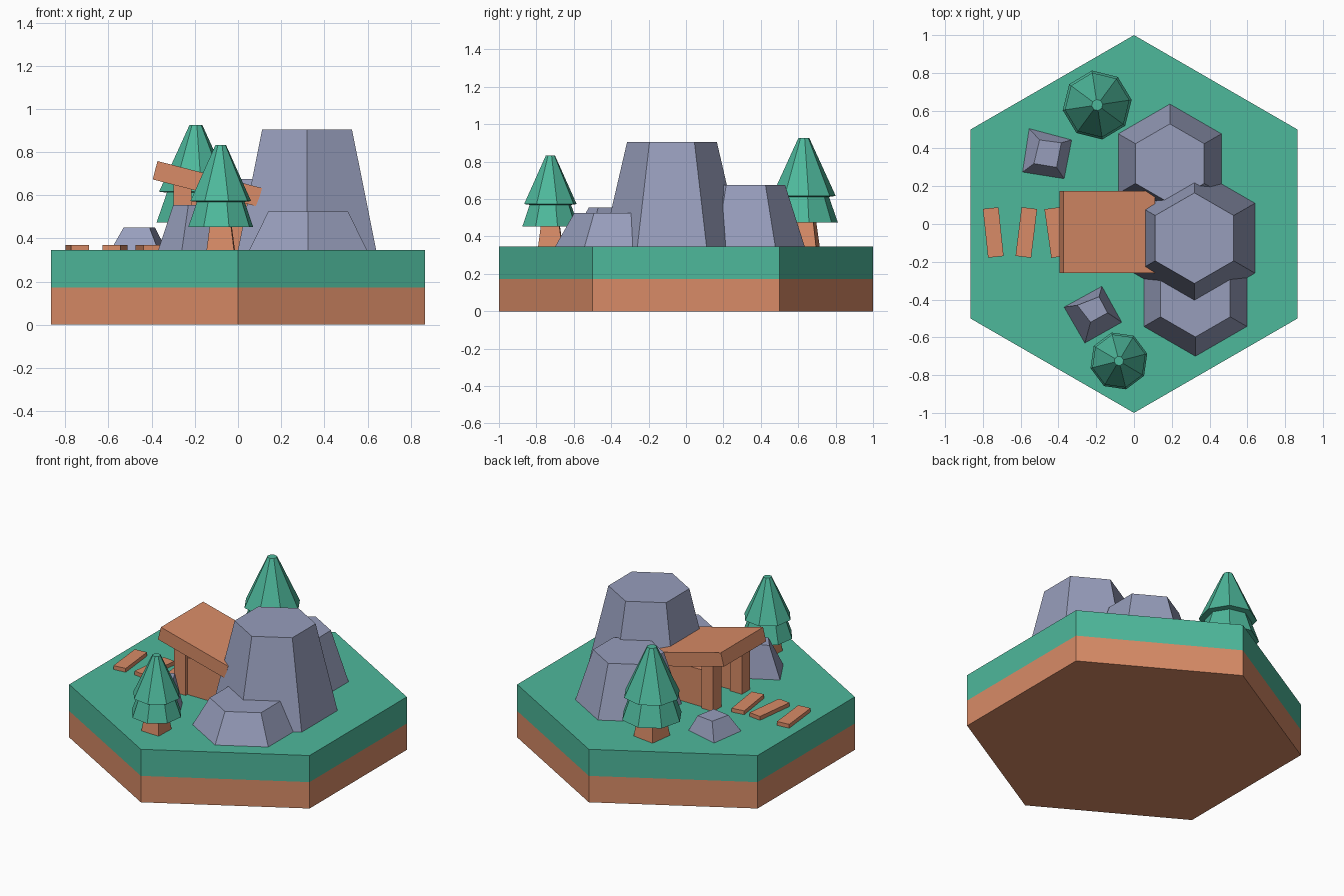
import bpy, bmesh
from math import pi, radians, cos, sin
from mathutils import Matrix, Vector

if "Cube" in bpy.data.objects:
    bpy.data.objects.remove(bpy.data.objects["Cube"])

GROUND = 0.345


def material(name, rgb):
    m = bpy.data.materials.new(name)
    m.use_nodes = True
    m.diffuse_color = (*rgb, 1)
    m.node_tree.nodes["Principled BSDF"].inputs["Base Color"].default_value = (*rgb, 1)
    return m


GREEN = material("leaf green", (0.076, 0.48, 0.33))
BROWN = material("earth brown", (0.69, 0.26, 0.135))
GREY = material("stone grey", (0.31, 0.34, 0.50))


def finish(name, bm, mat):
    bmesh.ops.recalc_face_normals(bm, faces=bm.faces)
    mesh = bpy.data.meshes.new(name)
    bm.to_mesh(mesh)
    bm.free()
    mesh.materials.append(mat)
    obj = bpy.data.objects.new(name, mesh)
    bpy.context.collection.objects.link(obj)
    return obj


def lathe(name, mat, centre, rings, sides, turn=0.0):
    """Stack of polygon rings (radius, z) closed at both ends."""
    bm = bmesh.new()
    loops = []
    for r, z in rings:
        loops.append([bm.verts.new((centre[0] + r * cos(turn + 2 * pi * i / sides),
                                    centre[1] + r * sin(turn + 2 * pi * i / sides), z))
                      for i in range(sides)])
    for a, b in zip(loops, loops[1:]):
        for i in range(sides):
            j = (i + 1) % sides
            bm.faces.new((a[i], a[j], b[j], b[i]))
    bm.faces.new(loops[0])
    bm.faces.new(loops[-1])
    return finish(name, bm, mat)


def box(name, mat, centre, size, angle=0.0, axis="Z"):
    bm = bmesh.new()
    bmesh.ops.create_cube(bm, size=1)
    bm.transform(Matrix.Translation(Vector(centre)) @ Matrix.Rotation(radians(angle), 4, axis)
                 @ Matrix.Diagonal((*size, 1)))
    return finish(name, bm, mat)


def boulder(name, bottom, top, height):
    """Four-sided rock from its lower and upper outlines."""
    bm = bmesh.new()
    low = [bm.verts.new((x, y, GROUND)) for x, y in bottom]
    high = [bm.verts.new((x, y, height)) for x, y in top]
    for i in range(4):
        j = (i + 1) % 4
        bm.faces.new((low[i], low[j], high[j], high[i]))
    bm.faces.new(low)
    bm.faces.new(high)
    return finish(name, bm, GREY)


def tree(name, centre, s, turn):
    def at(rings):
        return [(r * s, GROUND + z * s) for r, z in rings]
    lathe(name + "_trunk", BROWN, centre, at([(0.09, 0), (0.065, 0.14)]), 4, turn + 0.5)
    lathe(name + "_lower_branches", GREEN, centre, at([(0.155, 0.108), (0.105, 0.25)]), 8, turn)
    lathe(name + "_upper_branches", GREEN, centre,
          at([(0.10, 0.222), (0.145, 0.228), (0.025, 0.488)]), 8, turn)


# Two-layer hexagonal ground
lathe("soil", BROWN, (0, 0), [(1, 0), (1, 0.172)], 6, pi / 2)
lathe("grass", GREEN, (0, 0), [(1, 0.172), (1, GROUND)], 6, pi / 2)

# Hexagonal hills
for name, centre, r_low, r_high, top in (
        ("main_hill", (0.32, -0.075), 0.37, 0.24, 0.905),
        ("back_hill", (0.19, 0.32), 0.315, 0.21, 0.675),
        ("front_hill", (0.325, -0.385), 0.315, 0.213, 0.525)):
    lathe(name, GREY, centre, [(r_low, GROUND), (r_high, top)], 6, pi / 2)

# Small boulders
boulder("back_boulder", [(-0.555, 0.505), (-0.33, 0.445), (-0.37, 0.24), (-0.59, 0.275)],
        [(-0.5, 0.445), (-0.385, 0.43), (-0.41, 0.30), (-0.53, 0.32)], 0.45)
boulder("front_boulder", [(-0.17, -0.33), (-0.065, -0.52), (-0.26, -0.63), (-0.37, -0.44)],
        [(-0.185, -0.385), (-0.14, -0.47), (-0.23, -0.52), (-0.30, -0.43)], 0.555)

# Trees
tree("front_tree", (-0.08, -0.725), 1.0, 0.25)
tree("back_tree", (-0.195, 0.63), 1.19, 0.15)

# Entrance shed: sloping roof, posts and side walls running into the hill
box("shed_roof", BROWN, (-0.142, -0.043, 0.653), (0.50, 0.435, 0.088), 14.5, "Y")
for side, y in (("left", 0.105), ("right", -0.19)):
    box(side + "_post", BROWN, (-0.257, y, 0.515), (0.085, 0.085, 0.34))
    box(side + "_wall", BROWN, (-0.06, y, 0.465), (0.32, 0.05, 0.24))

# Path planks
for i, (x, angle) in enumerate(((-0.745, 6), (-0.57, -7), (-0.415, 8))):
    box("path_plank_%d" % (i + 1), BROWN, (x, -0.045, GROUND + 0.012), (0.083, 0.26, 0.026), angle)
